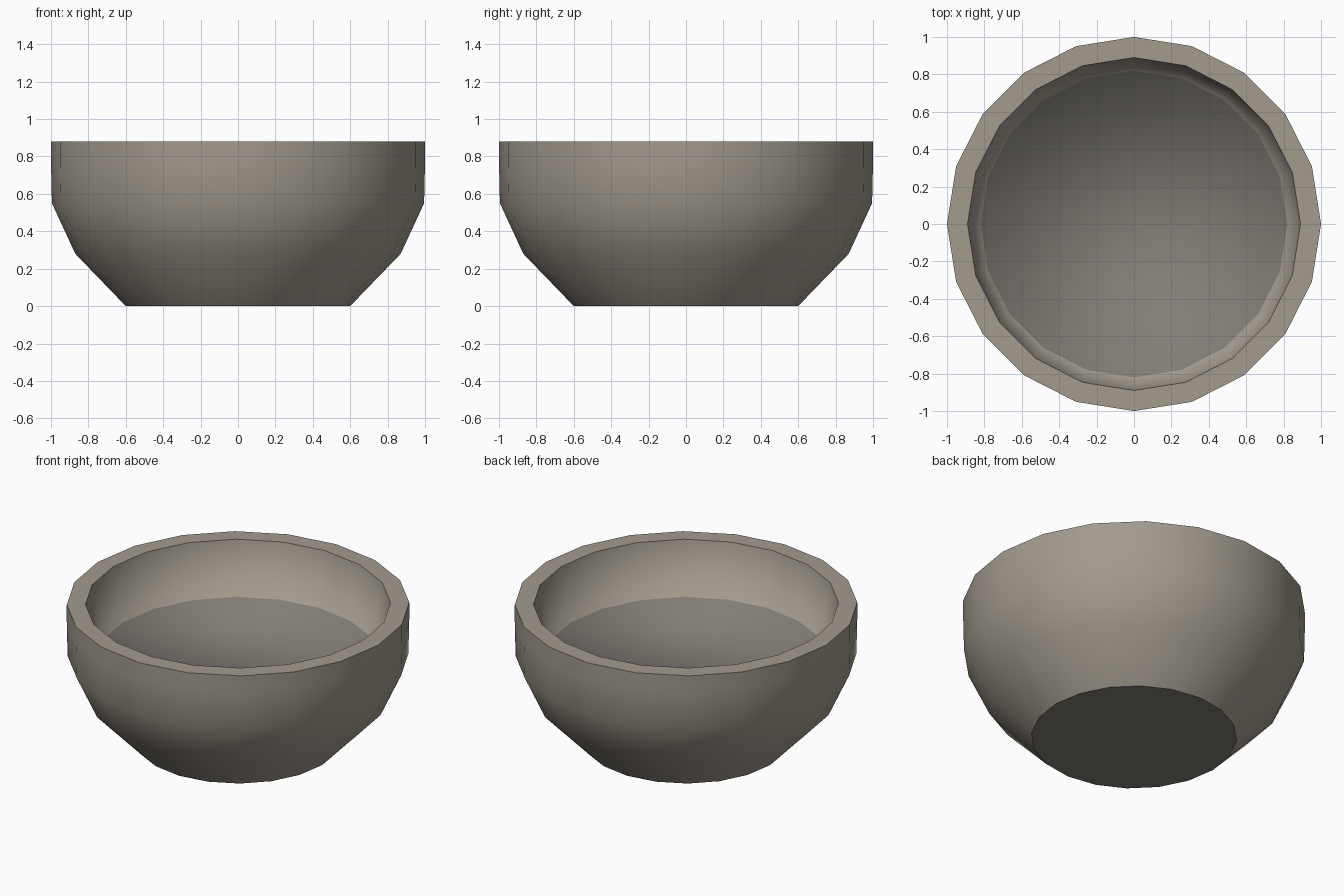
import bpy, bmesh
from math import cos, sin, tau

if "Cube" in bpy.data.objects:
    bpy.data.objects.remove(bpy.data.objects["Cube"])

SIDES = 20
# Half-profile (radius, height): outer wall from foot to rim, then inner wall down
PROFILE = [(0.60, 0.0), (0.87, 0.28), (0.995, 0.55), (1.0, 0.77), (1.0, 0.88),
           (0.89, 0.88), (0.82, 0.54)]
SHARP_RINGS = (0, 4, 5)   # foot edge and both rim edges

bm = bmesh.new()
rings = [[bm.verts.new((r * cos(tau * i / SIDES), r * sin(tau * i / SIDES), z))
          for i in range(SIDES)] for r, z in PROFILE]

# Walls and rim
for a, b in zip(rings, rings[1:]):
    for i in range(SIDES):
        j = (i + 1) % SIDES
        bm.faces.new((a[i], a[j], b[j], b[i]))

# Darker flat foot underneath and wide floor inside
for loop in (rings[0][::-1], rings[-1]):
    bm.faces.new(loop).material_index = 1

# Smooth shading with crisp foot and rim
for f in bm.faces:
    f.smooth = True
for k in SHARP_RINGS:
    for i in range(SIDES):
        bm.edges.get((rings[k][i], rings[k][(i + 1) % SIDES])).smooth = False
bmesh.ops.recalc_face_normals(bm, faces=bm.faces)

mesh = bpy.data.meshes.new("bowl")
bm.to_mesh(mesh)
bm.free()

# Warm stone walls, darker floor and foot
for name, colour in (("stone", (0.36, 0.325, 0.27, 1)),
                     ("dark_stone", (0.22, 0.205, 0.18, 1))):
    mat = bpy.data.materials.new(name)
    mat.diffuse_color = colour
    mat.use_nodes = True
    mat.node_tree.nodes["Principled BSDF"].inputs["Base Color"].default_value = mat.diffuse_color
    mesh.materials.append(mat)

bowl = bpy.data.objects.new("bowl", mesh)
bpy.context.collection.objects.link(bowl)
